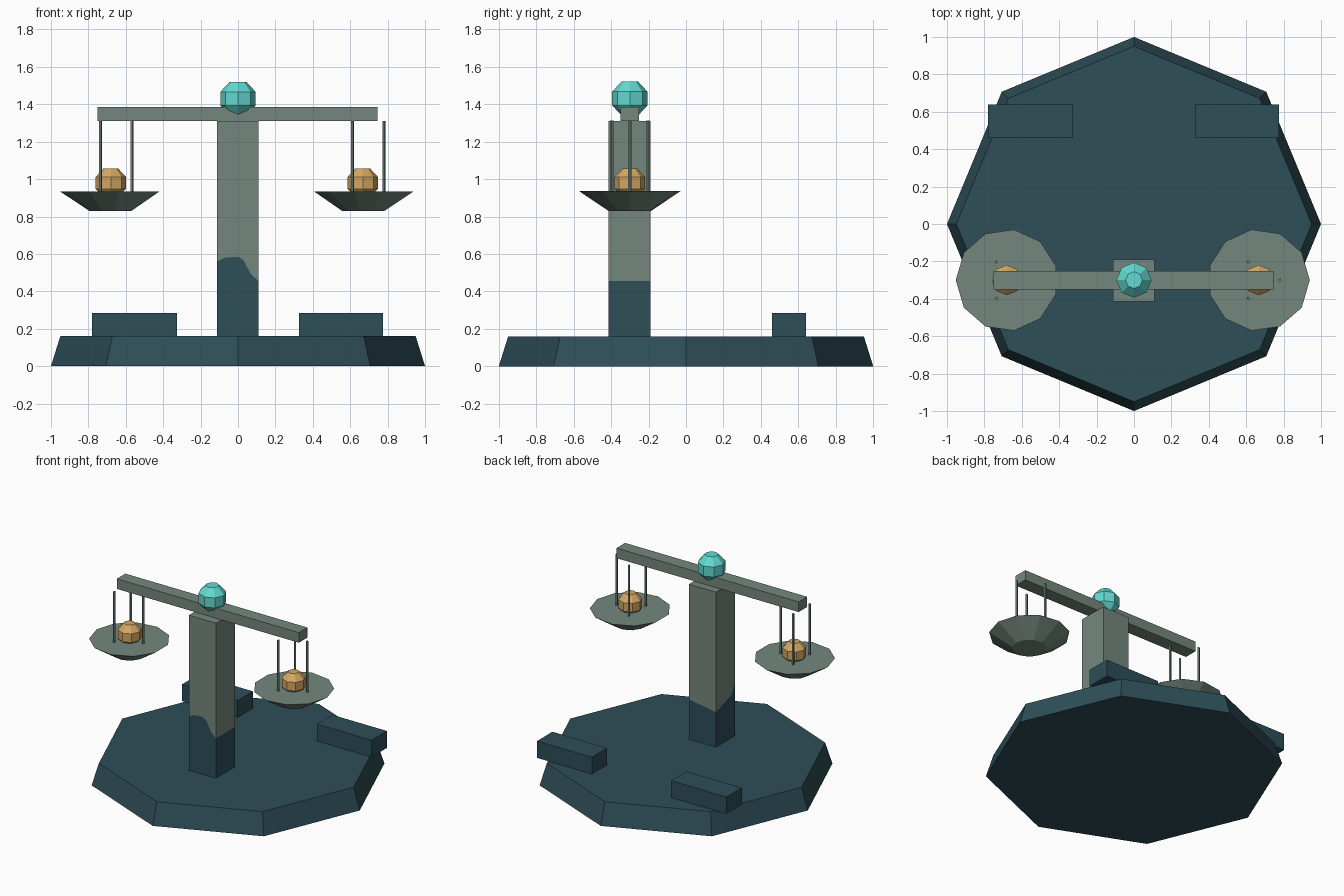
import bpy, bmesh, math

if "Cube" in bpy.data.objects:
    bpy.data.objects.remove(bpy.data.objects["Cube"])


def material(name, r, g, b):
    lin = [((c / 255 + 0.055) / 1.055) ** 2.4 for c in (r, g, b)]
    m = bpy.data.materials.new(name)
    m.diffuse_color = (*lin, 1)
    m.use_nodes = True
    m.node_tree.nodes["Principled BSDF"].inputs["Base Color"].default_value = m.diffuse_color
    return m


TEAL = material("dark teal", 46, 78, 88)
STONE = material("grey green", 116, 135, 125)
GOLD = material("gold", 212, 168, 98)
TURQUOISE = material("turquoise", 98, 218, 210)


def finish(name, bm, *mats):
    bmesh.ops.recalc_face_normals(bm, faces=bm.faces)
    me = bpy.data.meshes.new(name)
    bm.to_mesh(me)
    bm.free()
    for m in mats:
        me.materials.append(m)
    ob = bpy.data.objects.new(name, me)
    bpy.context.collection.objects.link(ob)
    return ob


def stack(name, rings, *mats):
    """Bridge equal-length rings of points and cap both ends; one material per band."""
    bm = bmesh.new()
    loops = [[bm.verts.new(p) for p in ring] for ring in rings]
    n = len(loops[0])
    for k, (a, b) in enumerate(zip(loops, loops[1:])):
        for i in range(n):
            j = (i + 1) % n
            f = bm.faces.new((a[i], a[j], b[j], b[i]))
            f.material_index = min(k, len(mats) - 1)
    bm.faces.new(loops[0])
    bm.faces.new(loops[-1]).material_index = len(mats) - 1
    return finish(name, bm, *mats)


def turned(name, centre, profile, sides, mat, phase=0.0):
    """Faceted solid of revolution from (radius, height) pairs."""
    cx, cy, cz = centre
    angles = [phase + math.tau * i / sides for i in range(sides)]
    rings = [[(cx + r * math.cos(a), cy + r * math.sin(a), cz + z) for a in angles]
             for r, z in profile]
    return stack(name, rings, mat)


def box(name, x0, x1, y0, y1, z0, z1, mat):
    rings = [[(x0, y0, z), (x1, y0, z), (x1, y1, z), (x0, y1, z)] for z in (z0, z1)]
    return stack(name, rings, mat)


def ball(name, centre, size, mat):
    profile = [(0.045, -0.09), (0.094, -0.037), (0.094, 0.037), (0.045, 0.09)]
    return turned(name, centre, [(r * size, z * size) for r, z in profile], 8, mat)


# Octagonal plinth with sloped sides
turned("base", (0, 0, 0), [(1.0, 0.0), (0.95, 0.16)], 8, TEAL)

# Two low blocks at the back
box("left_block", -0.78, -0.325, 0.46, 0.64, 0.16, 0.285, TEAL)
box("right_block", 0.325, 0.775, 0.46, 0.64, 0.16, 0.285, TEAL)

# Post with an uneven dark lower part: (x, y, height of the colour change)
outline = [(-0.113, -0.415, 0.56), (-0.07, -0.415, 0.58), (0.0, -0.415, 0.585),
           (0.03, -0.415, 0.565), (0.07, -0.415, 0.49), (0.11, -0.415, 0.455),
           (0.11, -0.19, 0.455), (-0.113, -0.19, 0.42), (-0.113, -0.38, 0.48)]
stack("post",
      [[(x, y, 0.16) for x, y, h in outline],
       [(x, y, h) for x, y, h in outline],
       [(x, y, 1.31) for x, y, h in outline]], TEAL, STONE)

# Cross beam and the orb above the post
box("beam", -0.75, 0.745, -0.35, -0.25, 1.31, 1.385, STONE)
ball("orb", (0, -0.3, 1.43), 1.0, TURQUOISE)

# Weighing pans, each with three rods and a golden weight
for side, cx, phase in (("left", -0.68, math.pi), ("right", 0.667, 0.0)):
    turned(side + "_pan", (cx, -0.3, 0), [(0.115, 0.83), (0.273, 0.935)], 11, STONE, phase)
    ball(side + "_weight", (cx, -0.3, 0.98), 0.86, GOLD)
    for i in range(3):
        a = math.tau * i / 3
        turned(f"{side}_rod_{i + 1}",
               (cx + 0.112 * math.cos(a), -0.3 + 0.112 * math.sin(a), 0),
               [(0.009, 0.9), (0.009, 1.312)], 5, STONE)
